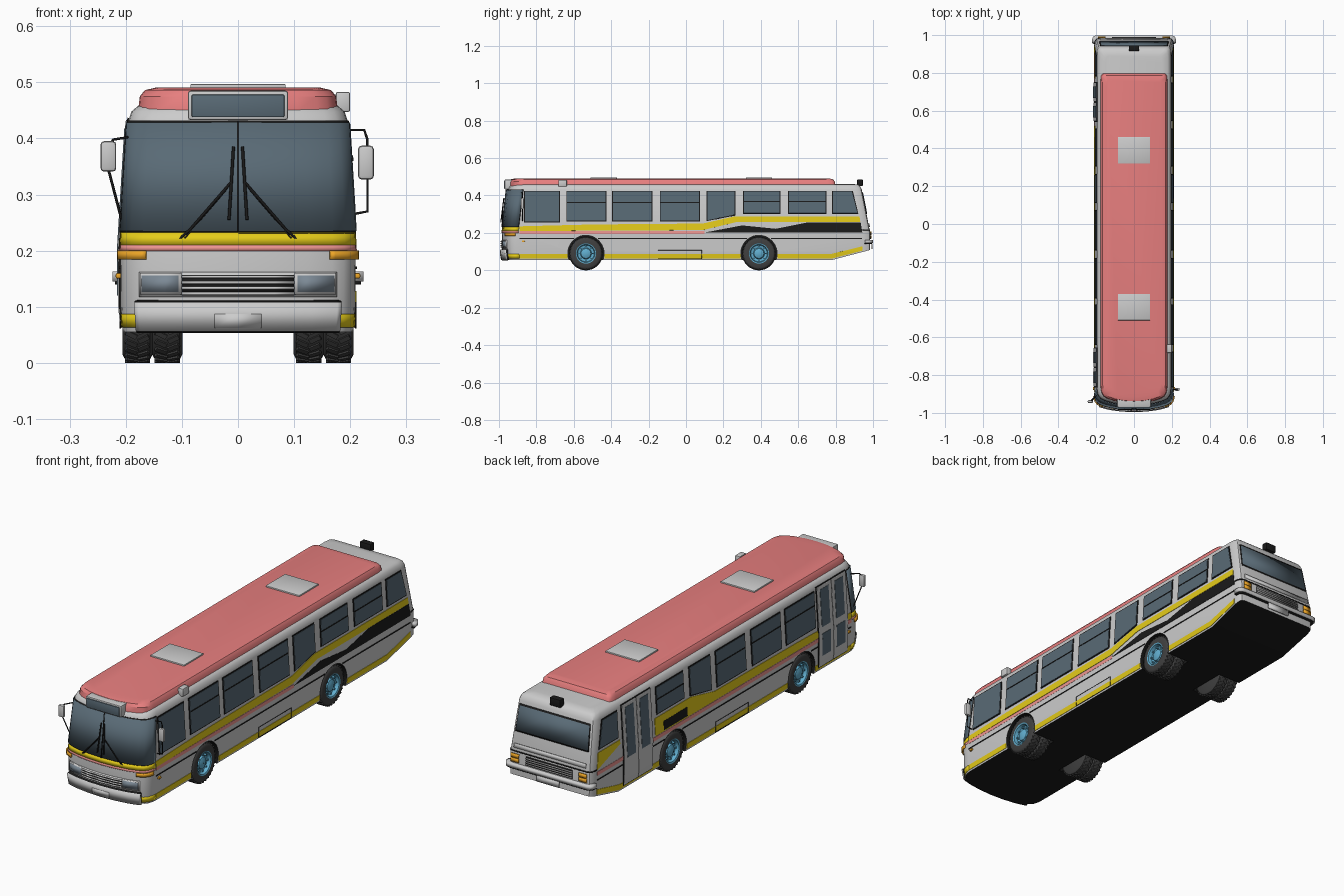
import bpy, bmesh
from math import pi, radians
from mathutils import Matrix, Vector

if "Cube" in bpy.data.objects:
    bpy.data.objects.remove(bpy.data.objects["Cube"])

def mat(name, *c):
    m = bpy.data.materials.new(name); m.diffuse_color = (*c, 1); return m
GREY = mat("body_grey", .8, .8, .8); BLACK = mat("black", .01, .01, .01)
GLASS = mat("glass", .1, .145, .18); RED = mat("roof_red", .8, .21, .21)
YELLOW = mat("yellow", .78, .6, .01); PINK = mat("pink", .85, .3, .28)
TYRE = mat("rubber", .05, .05, .05); BLUE = mat("rim_blue", .12, .42, .62)
ORANGE = mat("orange", .85, .38, .02); LAMP = mat("lamp", .2, .25, .3)
SILVER = mat("silver", .6, .6, .6)

def finish(name, bm, m=None, smooth=True):
    me = bpy.data.meshes.new(name); bm.to_mesh(me); bm.free()
    o = bpy.data.objects.new(name, me); bpy.context.collection.objects.link(o)
    if m: me.materials.append(m)
    if smooth: me.shade_smooth(); me.set_sharp_from_angle(angle=radians(35))
    return o

# body shape: (z, half width, front y, rear y), and the plan curves of both ends
LEVELS = [(.055, .205, -.975, .985), (.1, .209, -.983, .985), (.2, .21, -.985, .985),
          (.43, .196, -.958, .94), (.448, .19, -.95, .932), (.458, .178, -.938, .92), (.462, .15, -.91, .89)]
FRONT = [(0, 0), (.3, .003), (.6, .012), (.8, .024), (.9, .035), (.96, .05), (.99, .07), (1, .09)]
REAR = [(0, 0), (.88, 0), (.95, .004), (.985, .015), (1, .04)]

def interp(table, v):
    for a, b in zip(table, table[1:]):
        if v <= b[0]:
            f = (v - a[0]) / (b[0] - a[0])
            return [p + (q - p) * f for p, q in zip(a, b)][1:]
    return list(table[-1][1:])

def ring(z, hw, yf, yb):
    half = [(hw * t, yf + d) for t, d in FRONT] + [(hw * t, yb - d) for t, d in reversed(REAR[1:])]
    return [(x, y, z) for x, y in half] + [(-x, y, z) for x, y in reversed(half[1:])]

def loft(levels):
    bm = bmesh.new()
    rows = [[bm.verts.new(p) for p in ring(*l)] for l in levels]
    n = len(rows[0])
    for a, b in zip(rows, rows[1:]):
        for i in range(n):
            bm.faces.new((a[i], a[(i + 1) % n], b[(i + 1) % n], b[i]))
    bm.faces.new(rows[0]); bm.faces.new(rows[-1])
    bmesh.ops.recalc_face_normals(bm, faces=bm.faces)
    return bm

def thick(o, t=.006):
    s = o.modifiers.new("thickness", "SOLIDIFY"); s.thickness = t; s.offset = -1

def band(name, t0, t1, z0, z1, m, off=.002, rear=False, t=.006):
    """Panel wrapped around the front or rear end."""
    tab = REAR if rear else FRONT
    ts = sorted({t0, t1} | {s * a[0] for a in tab for s in (1, -1) if t0 < s * a[0] < t1})
    bm = bmesh.new(); rows = []
    for z in (z0, z1):
        hw, yf, yb = interp(LEVELS, z)
        rows.append([bm.verts.new(((hw + off) * u, (yb + off - interp(tab, abs(u))[0]) if rear
                                   else (yf - off + interp(tab, abs(u))[0]), z)) for u in ts])
    for i in range(len(ts) - 1):
        q = [rows[0][i], rows[0][i + 1], rows[1][i + 1], rows[1][i]]
        bm.faces.new(q[::-1] if rear else q)
    o = finish(name, bm, m); thick(o, t); return o

def side(name, pts, m, off=.002, sides=(1, -1)):
    """Panel from a (y, z) outline laid on the body side."""
    for s in sides:
        bm = bmesh.new()
        bm.faces.new([bm.verts.new((0, y, z)) for y, z in pts])
        for k in (.1, .2, .43):
            bmesh.ops.bisect_plane(bm, geom=bm.verts[:] + bm.edges[:] + bm.faces[:], plane_co=(0, 0, k), plane_no=(0, 0, 1))
        for v in bm.verts: v.co.x = s * (interp(LEVELS, v.co.z)[0] + off)
        bm.normal_update()
        for f in bm.faces:
            if f.normal.x * s < 0: f.normal_flip()
        thick(finish(name, bm, m, False))

def rect(y0, y1, z0, z1): return [(y0, z0), (y1, z0), (y1, z1), (y0, z1)]

def box(name, c, size, m=None, bevel=.004):
    bm = bmesh.new()
    bmesh.ops.create_cube(bm, size=1, matrix=Matrix.Translation(c) @ Matrix.Diagonal((*size, 1)))
    if bevel: bmesh.ops.bevel(bm, geom=bm.edges[:], offset=bevel, segments=2, affect='EDGES', profile=.5)
    return finish(name, bm, m)

def tube(name, pts, r, m=BLACK, closed=False):
    cu = bpy.data.curves.new(name, 'CURVE'); cu.dimensions = '3D'; cu.bevel_depth = r; cu.bevel_resolution = 1
    sp = cu.splines.new('POLY'); sp.points.add(len(pts) - 1); sp.use_cyclic_u = closed
    for p, c in zip(sp.points, pts): p.co = (*c, 1)
    o = bpy.data.objects.new(name, cu); bpy.context.collection.objects.link(o); cu.materials.append(m)

# body shell with sloped tail and wheel arches
bm = loft(LEVELS)
bmesh.ops.bisect_plane(bm, geom=bm.verts[:] + bm.edges[:] + bm.faces[:], plane_co=(0, .78, .055),
                       plane_no=Vector((0, .055, -.21)).normalized(), clear_outer=True)
bmesh.ops.holes_fill(bm, edges=[e for e in bm.edges if e.is_boundary])
bmesh.ops.recalc_face_normals(bm, faces=bm.faces)
for f in bm.faces: f.material_index = int(f.normal.z < -.7)
body = finish("body", bm, GREY, False); body.data.materials.append(BLACK)
AXLES = (-.535, .39)
bm = bmesh.new()
for y in AXLES:
    for s in (1, -1):
        bmesh.ops.create_cone(bm, cap_ends=True, segments=40, radius1=.097, radius2=.097, depth=.2,
                              matrix=Matrix.Translation((s * .19, y, .09)) @ Matrix.Rotation(pi / 2, 4, 'Y'))
for f in bm.faces: f.material_index = 1
cutter = finish("arch_cutter", bm, GREY, False); cutter.data.materials.append(BLACK); cutter.hide_render = True
mod = body.modifiers.new("arches", "BOOLEAN"); mod.object = cutter; mod.operation = 'DIFFERENCE'; mod.solver = 'EXACT'
bpy.context.view_layer.objects.active = body
bpy.ops.object.modifier_apply(modifier="arches")
bpy.data.objects.remove(cutter)
body.data.shade_smooth(); body.data.set_sharp_from_angle(angle=radians(35))

# red roof, hatches, roof boxes
finish("roof", loft([(.45, .178, -.948, .8), (.475, .175, -.946, .795), (.486, .166, -.938, .787), (.491, .145, -.915, .765)]), RED)
for y in (.39, -.44): box("roof_hatch", (0, y, .492), (.17, .14, .01), SILVER, .002)
box("side_roof_box", (.187, -.66, .465), (.026, .045, .036), SILVER)
box("rear_roof_lamp", (0, .93, .468), (.055, .03, .036), BLACK)
box("sign_box", (0, -.94, .459), (.178, .06, .052), SILVER)
box("sign_glass", (0, -.971, .458), (.165, .006, .04), GLASS, .002)

# wheels: twin tyres with tread lugs, dished rims with nuts
for y in AXLES:
    for s in (1, -1):
        for part, m, profs in (("tyre", TYRE, [[(o + a, r) for a, r in ((.153, .001), (.152, .074), (.157, .084), (.164, .087),
                                (.195, .087), (.201, .084), (.206, .075), (.205, .052), (.19, .047))] for o in (0, -.053)]),
                               ("rim", BLUE, [[(.206, .054), (.204, .048), (.188, .044), (.185, .03), (.196, .026), (.202, .012), (.202, .0005)]])):
            bm = bmesh.new()
            for pr in profs:
                vs = [bm.verts.new((s * x, y, .09 + r)) for x, r in pr]
                es = [bm.edges.new(p) for p in zip(vs, vs[1:])]
                bmesh.ops.spin(bm, geom=vs + es, cent=(0, y, .09), axis=(1, 0, 0), angle=2 * pi, steps=36)
            bmesh.ops.remove_doubles(bm, verts=bm.verts, dist=.00005)
            bmesh.ops.recalc_face_normals(bm, faces=bm.faces)
            hub = Matrix.Translation((0, y, .09))
            if part == "tyre":
                for i in range(30):
                    for o in (.126, .179):
                        for k in (1, -1):
                            bmesh.ops.create_cube(bm, size=1, matrix=hub @ Matrix.Rotation((i + k * .25) * pi / 15, 4, 'X')
                                @ Matrix.Translation((s * o + k * .011, 0, .087)) @ Matrix.Rotation(k * .5, 4, 'Z') @ Matrix.Diagonal((.021, .009, .006, 1)))
            else:
                for i in range(8):
                    bmesh.ops.create_cube(bm, size=1, matrix=hub @ Matrix.Rotation(i * pi / 4, 4, 'X')
                        @ Matrix.Translation((s * .19, 0, .037)) @ Matrix.Diagonal((.014, .007, .007, 1)))
            finish(part, bm, m)

# side stripes
for a, b in ((-.89, -.634), (-.436, .291)):
    side("skirt_stripe", rect(a, b, .063, .087), YELLOW)
side("skirt_stripe_rear", [(.489, .063), (.78, .063), (.943, .105), (.943, .128), (.775, .087), (.489, .087)], YELLOW)
for a, b in ((-.89, -.6), (-.47, .325), (.455, .94)):
    side("trim_line", rect(a, b, .167, .172), BLACK)
side("right_yellow_stripe", [(-.89, .21), (.09, .215), (.27, .258), (.932, .258), (.928, .288), (.26, .288), (.09, .25), (-.5, .245), (-.89, .235)], YELLOW, sides=(1,))
side("right_pink_stripe", rect(-.89, .1, .2, .21), PINK, .0015, (1,))
side("right_black_flash", [(.1, .202), (.943, .202), (.934, .256), (.65, .256), (.48, .222), (.3, .24)], BLACK, .0015, (1,))
side("left_yellow_stripe", [(-.89, .21), (.52, .21), (.52, .288), (.26, .288), (.09, .25), (-.5, .245), (-.89, .235)], YELLOW, sides=(-1,))
side("left_rear_flash", [(.77, .288), (.77, .27), (.94, .215), (.928, .288)], YELLOW, sides=(-1,))
side("left_pink_stripe", rect(-.89, .94, .19, .207), PINK, .0015, (-1,))
side("left_vent", rect(.29, .46, .215, .255), BLACK, .003, (-1,))
for s in (1, -1):
    tube("skirt_hatch_line", [(s * .2095, y, z) for y, z in rect(-.15, .085, .062, .108)], .0015, closed=True)
    box("side_marker", (s * .212, -.87, .155), (.012, .016, .01), ORANGE, .003)

# side windows with frame and slider rail
def window(pts, sides, rail):
    cy = sum(p[0] for p in pts) / 4; cz = sum(p[1] for p in pts) / 4
    side("window_frame", [(y + (.005 if y > cy else -.005), z + (.005 if z > cz else -.005)) for y, z in pts], BLACK, .0025, sides)
    side("window_glass", pts, GLASS, .004, sides)
    if rail: side("window_rail", rect(pts[0][0], pts[1][0], rail, rail + .005), BLACK, .0055, sides)
for y0, y1, z0, sides, rail in ((-.86, -.68, .26, (1,), 0), (-.635, -.43, .265, (1, -1), .36), (-.39, -.185, .265, (1, -1), .36),
                                (-.135, .07, .265, (1, -1), .36), (.31, .5, .305, (1, -1), .365), (.55, .745, .305, (1,), .365)):
    window(rect(y0, y1, z0, .42), sides, rail)
window([(.115, .268), (.26, .298), (.26, .42), (.115, .42)], (1, -1), 0)
window([(.785, .305), (.917, .305), (.887, .42), (.785, .42)], (1, -1), 0)

# two double doors on the left side
for y0, low in ((-.865, True), (.54, False)):
    side("door_gap", rect(y0, y0 + .212, .07, .437), BLACK, .003, (-1,))
    for k in (.004, .108):
        a = y0 + k
        side("door_leaf", rect(a, a + .1, .074, .433), GREY, .0045, (-1,))
        side("door_glass", rect(a + .02, a + .08, .25 if low else .2, .418), GLASS, .006, (-1,))
        if low: side("door_low_glass", rect(a + .02, a + .08, .12, .22), GLASS, .006, (-1,))

# front end
band("windshield_frame", -1, 1, .231, .432, BLACK, .002)
band("windshield", -.999, .999, .235, .428, GLASS, .004)
band("windshield_divider", -.01, .01, .233, .43, BLACK, .006)
band("front_yellow_band", -1, 1, .21, .232, YELLOW, .002)
band("front_pink_band", -1, 1, .2, .21, PINK, .0018)
band("front_skirt_stripe", -1, 1, .063, .087, YELLOW, .002)
band("bumper_edge", -.845, .845, .053, .11, BLACK, .009, t=.02)
band("front_bumper", -.835, .835, .056, .107, SILVER, .013, t=.02)
band("front_plate", -.19, .19, .062, .087, GREY, .0145)
band("grille_panel", -.83, .83, .117, .162, SILVER, .003)
for z in (.121, .131, .141, .151): band("grille_slat", -.46, .46, z, z + .005, GREY, .009, t=.01)
band("grille_back", -.47, .47, .12, .157, BLACK, .0035)
for s in (1, -1):
    band("headlight_frame", *sorted((s * .47, s * .81)), .122, .16, GREY, .006)
    band("headlight", *sorted((s * .49, s * .79)), .126, .156, LAMP, .008)
    band("front_indicator", *sorted((s * .76, s * .995)), .184, .2, ORANGE, .007)
    # wipers
    tube("wiper_arm", [(s * .105, -.973, .22), (s * .085, -.981, .238), (s * .012, -.982, .322)], .0025)
    tube("wiper_arm_lower", [(s * .095, -.976, .222), (s * .02, -.982, .31)], .0015)
    tube("wiper_blade", [(s * .016, -.99, .255), (s * .008, -.974, .385)], .003)

# mirrors on bent arms
box("left_mirror", (-.231, -.94, .368), (.028, .016, .054), SILVER, .006)
tube("left_mirror_arm", [(-.19, -.9, .403), (-.222, -.935, .398), (-.231, -.938, .385), (-.231, -.938, .345), (-.206, -.91, .25)], .0025)
box("right_mirror", (.228, -.875, .357), (.028, .016, .06), SILVER, .006)
tube("right_mirror_arm", [(.195, -.88, .415), (.225, -.875, .415), (.23, -.875, .4), (.231, -.875, .27), (.205, -.875, .265)], .0025)

# rear end
band("rear_window_frame", -.9, .9, .3, .418, BLACK, .002, True)
band("rear_window", -.87, .87, .307, .411, GLASS, .004, True)
band("rear_trim_bar", -.85, .85, .232, .25, SILVER, .005, True)
band("rear_trim_line", -1, 1, .214, .219, BLACK, .002, True)
band("rear_grille", -.55, .55, .168, .207, BLACK, .003, True)
for i in range(4): band("rear_slat", -.54, .54, .171 + i * .009, .175 + i * .009, SILVER, .006, True)
for s in (1, -1):
    for z in (.17, .19):
        band("tail_light", *sorted((s * .7, s * .88)), z, z + .017, ORANGE, .007, True)
band("rear_bumper_edge", -1, 1, .14, .145, BLACK, .01, True, .02)
band("rear_bumper", -1, 1, .145, .163, SILVER, .014, True, .03)
band("rear_plate", -.25, .25, .115, .142, GREY, .013, True)

for m in bpy.data.materials:
    if m.users and not m.is_grease_pencil:
        m.use_nodes = True
        m.node_tree.nodes["Principled BSDF"].inputs["Base Color"].default_value = m.diffuse_color
